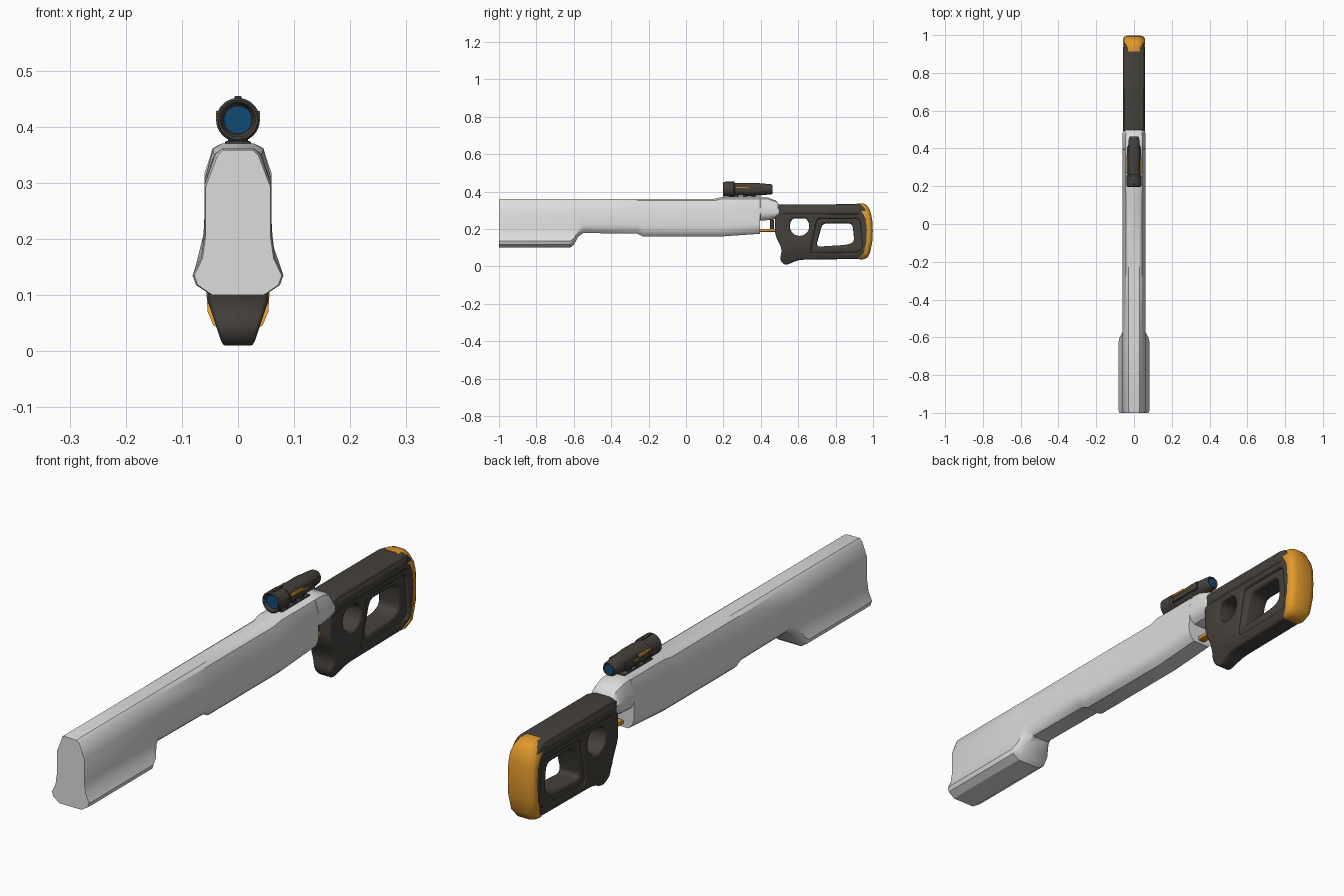
import bpy, bmesh, math
from mathutils import Matrix, Vector

cube = bpy.data.objects.get("Cube")
if cube:
    bpy.data.objects.remove(cube)


def material(name, r, g, b):
    m = bpy.data.materials.new(name)
    m.use_nodes = True
    m.diffuse_color = (r, g, b, 1)
    node = next(n for n in m.node_tree.nodes if n.type == 'BSDF_PRINCIPLED')
    node.inputs["Base Color"].default_value = (r, g, b, 1)
    node.inputs["Roughness"].default_value = 0.6
    return m


white = material("shell white", .72, .72, .72)
dark = material("dark grey", .06, .053, .045)
orange = material("orange", .75, .32, .025)
blue = material("lens blue", .006, .07, .18)


def finish(name, mesh, mat, angle=35):
    mesh.materials.clear()
    mesh.materials.append(mat)
    ob = bpy.data.objects.new(name, mesh)
    bpy.context.collection.objects.link(ob)
    bpy.ops.object.select_all(action='DESELECT')
    ob.select_set(True)
    bpy.context.view_layer.objects.active = ob
    bpy.ops.object.shade_smooth_by_angle(angle=math.radians(angle))
    return ob


def loft(name, rings, mat, angle=35):
    """Skin a row of equal closed rings and cap both ends."""
    bm = bmesh.new()
    rows = [[bm.verts.new(p) for p in ring] for ring in rings]
    n = len(rows[0])
    for a, b in zip(rows, rows[1:]):
        for i in range(n):
            j = (i + 1) % n
            bm.faces.new((a[i], a[j], b[j], b[i]))
    bm.faces.new(rows[0])
    bm.faces.new(rows[-1])
    bmesh.ops.recalc_face_normals(bm, faces=bm.faces)
    mesh = bpy.data.meshes.new(name)
    bm.to_mesh(mesh)
    bm.free()
    return finish(name, mesh, mat, angle)


def box(name, center, size, mat, bevel=.004):
    bm = bmesh.new()
    bmesh.ops.create_cube(bm, size=1, matrix=Matrix.Translation(center) @ Matrix.Diagonal((*size, 1)))
    if bevel:
        bmesh.ops.bevel(bm, geom=bm.edges[:], offset=bevel, segments=2, profile=.5, affect='EDGES')
    mesh = bpy.data.meshes.new(name)
    bm.to_mesh(mesh)
    bm.free()
    return finish(name, mesh, mat)


def side_plate(name, outlines, half_width, bevel, mat):
    """Side outline (y, z) with optional holes, thickened along x with rounded rims."""
    cu = bpy.data.curves.new(name + " outline", 'CURVE')
    cu.dimensions, cu.fill_mode = '2D', 'BOTH'
    cu.extrude, cu.bevel_depth = half_width - bevel, bevel
    cu.offset, cu.bevel_resolution = -bevel, 2
    for pts in outlines:
        sp = cu.splines.new('POLY')
        sp.points.add(len(pts) - 1)
        for p, (y, z) in zip(sp.points, pts):
            p.co = (y, z, 0, 1)
        sp.use_cyclic_u = True
    temp = bpy.data.objects.new(name + " outline", cu)
    bpy.context.collection.objects.link(temp)
    dg = bpy.context.evaluated_depsgraph_get()
    mesh = bpy.data.meshes.new_from_object(temp.evaluated_get(dg))
    bpy.data.objects.remove(temp)
    for v in mesh.vertices:
        y, z, x = v.co
        # the underside tapers to a narrow keel
        v.co = (x * (.45 + .55 * min(1, max(0, z / .09))), y, z)
    bm = bmesh.new()
    bm.from_mesh(mesh)
    bmesh.ops.remove_doubles(bm, verts=bm.verts, dist=.0002)
    bmesh.ops.recalc_face_normals(bm, faces=bm.faces)
    bm.to_mesh(mesh)
    bm.free()
    return finish(name, mesh, mat, 40)


def rounded(pts, r, steps=4):
    """Round the corners of a polygon."""
    out = []
    for i, p in enumerate(pts):
        p, a, b = Vector(p), Vector(pts[i - 1]), Vector(pts[(i + 1) % len(pts)])
        s = p + (a - p).normalized() * min(r, (a - p).length * .45)
        e = p + (b - p).normalized() * min(r, (b - p).length * .45)
        for k in range(steps + 1):
            t = k / steps
            out.append(tuple(s * (1 - t) ** 2 + p * 2 * t * (1 - t) + e * t * t))
    return out


# Main shell: one cross-section blended between flared and plain undersides
def shell_ring(y, zt, zb, flare, w, s):
    k = min(1, (zt - zb) / .15)
    top = [(.028, zt), (s, zt - .01 * k), (.06, zt - .065 * k)]
    plain = [(.06, zb + .06 * k), (.06, zb + .045 * k), (.057, zb + .03 * k),
             (.05, zb + .014 * k), (.035, zb)]
    wide = [(.06, .205), (.066, .165), (.081, .135), (.075, .118), (.048, .1)]
    low = [Vector(p).lerp(Vector(q), flare) for p, q in zip(plain, wide)]
    half = [(x * w, y, z) for x, z in top + low]
    return half + [(-x, yy, z) for x, yy, z in reversed(half)]


shell = [(-1, .358, .175, 1, .96, .038), (-.99, .361, .175, 1, 1, .04),
         (-.62, .361, .175, 1, 1, .04), (-.6, .361, .175, .8, 1, .04),
         (-.575, .361, .175, .2, 1, .04), (-.55, .361, .178, 0, 1, .04),
         (-.26, .361, .175, 0, 1, .042), (-.23, .361, .16, 0, 1, .042),
         (.15, .361, .16, 0, 1, .043), (.19, .37, .16, 0, 1, .045),
         (.395, .37, .174, 0, 1, .045), (.397, .37, .245, 0, 1, .045),
         (.44, .367, .247, 0, 1, .045), (.48, .352, .255, 0, 1, .043),
         (.495, .335, .265, 0, .98, .042), (.503, .315, .28, 0, .9, .042)]
loft("main_shell", [shell_ring(*s) for s in shell], white, 32)

# Stock and grip: a core with a finger hole and window, and a raised rim around them
outline = rounded([(.475, .3), (.475, .17), (.515, .09), (.5, .035), (.53, .003), (.6, .035),
                   (.94, .04), (.975, .08), (.98, .28), (.94, .33), (.5, .33)], .03)
finger_hole = [(.607 + .052 * math.cos(a), min(.257, .215 + .052 * math.sin(a)))
               for a in [math.tau * i / 24 for i in range(24)]]
window = rounded([(.73, .23), (.89, .23), (.9, .13), (.86, .115), (.695, .105)], .025)
recess = rounded([(.7, .255), (.93, .255), (.945, .09), (.91, .075), (.665, .072)], .02)
side_plate("stock_core", [outline, finger_hole, window], .044, .012, dark)
side_plate("stock_rim", [outline, finger_hole, recess], .054, .01, dark)
slab = rounded([(.48, .33), (.48, .262), (.95, .262), (.955, .29), (.94, .333)], .01)
side_plate("stock_top", [slab], .058, .03, dark)

# Butt pad: a crescent stacked from rounded slices
pad = [(.038, .925, .95, .03), (.046, .925, .972, .044), (.07, .95, .985, .054),
       (.13, .964, .997, .058), (.19, .967, 1, .058), (.25, .962, .997, .058),
       (.285, .945, .99, .057), (.31, .92, .982, .05), (.328, .912, .968, .038),
       (.336, .912, .95, .024)]
rings = []
for z, front, back, w in pad:
    d = back - front
    half = [(w, front), (w, back - .6 * d), (w * .88, back - .25 * d), (w * .55, back - .04 * d)]
    half += [(-x, y) for x, y in reversed(half)]
    rings.append([(x, y, z) for x, y in half])
loft("butt_pad", rings, orange, 50)

# Trigger and its guard
box("trigger_guard", (0, .435, .193), (.03, .1, .016), orange)
box("trigger", (0, .46, .22), (.022, .02, .06), dark)


# Scope: a turned tube with recessed lenses
def turned(name, profile, mat, n=32):
    return loft(name, [[(r * math.cos(math.tau * i / n), y, .412 + r * math.sin(math.tau * i / n))
                        for i in range(n)] for y, r in profile], mat)


turned("scope_tube", [(.212, .026), (.199, .031), (.197, .035), (.201, .039), (.255, .039),
                      (.262, .034), (.37, .035), (.4, .032), (.455, .027), (.463, .023),
                      (.455, .019)], dark)
turned("front_lens", [(.206, .025), (.214, .025)], blue)
turned("rear_lens", [(.454, .0185), (.46, .0185)], blue)
box("scope_nub", (0, .235, .451), (.012, .05, .008), dark, .002)
for i, y in enumerate((.27, .315, .36)):
    box(f"scope_mount_{i + 1}", (0, y, .376), (.036, .02, .03), dark, .003)
box("scope_rail", (0, .315, .371), (.046, .17, .006), dark, .002)
for side, x in (("left", 1), ("right", -1)):
    box(f"scope_panel_{side}", (x * .031, .34, .412), (.012, .14, .03), dark, .003)
    box(f"scope_mark_{side}", (x * .036, .3, .424), (.006, .07, .008), orange, .001)
    box(f"scope_mark_low_{side}", (x * .036, .35, .418), (.006, .03, .005), orange, .001)
